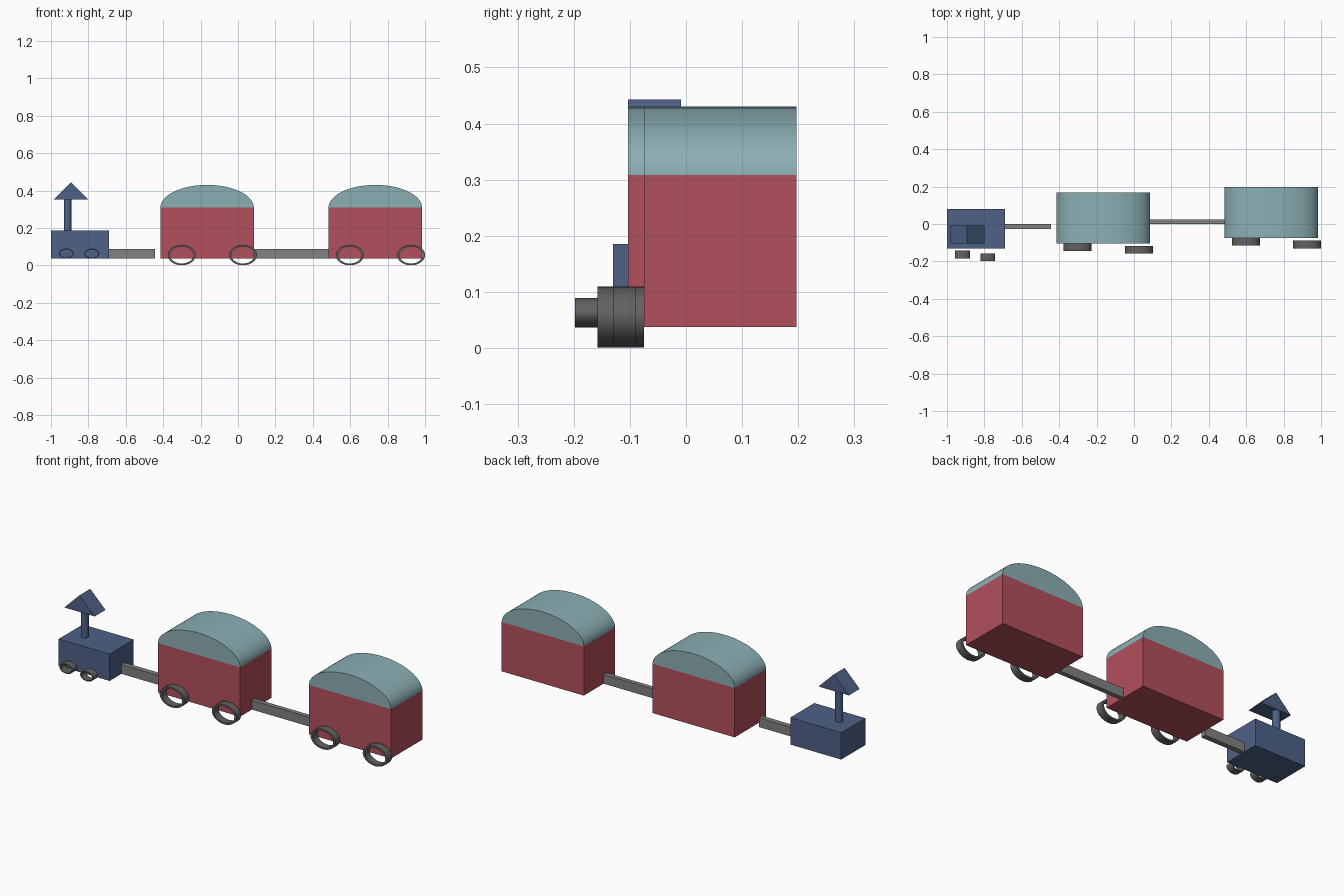
import bpy, bmesh, math

if "Cube" in bpy.data.objects:
    bpy.data.objects.remove(bpy.data.objects["Cube"])


def material(name, rgb):
    m = bpy.data.materials.new(name)
    m.diffuse_color = (*rgb, 1)
    m.use_nodes = True
    m.node_tree.nodes["Principled BSDF"].inputs["Base Color"].default_value = m.diffuse_color
    return m


RED = material("red", (0.45, 0.08, 0.11))
TEAL = material("teal", (0.26, 0.43, 0.46))
BLUE = material("blue", (0.075, 0.12, 0.24))
DARK = material("dark_grey", (0.12, 0.12, 0.12))
GREY = material("mid_grey", (0.22, 0.22, 0.22))


def finish(name, bm, mat, smooth=False):
    bmesh.ops.recalc_face_normals(bm, faces=bm.faces)
    me = bpy.data.meshes.new(name)
    bm.to_mesh(me)
    bm.free()
    ob = bpy.data.objects.new(name, me)
    bpy.context.collection.objects.link(ob)
    me.materials.append(mat)
    if smooth:
        bpy.ops.object.select_all(action='DESELECT')
        ob.select_set(True)
        bpy.context.view_layer.objects.active = ob
        bpy.ops.object.shade_smooth_by_angle(angle=math.radians(30))
    return ob


def prism(name, profile, y0, y1, mat, smooth=False):
    """Extrude an (x, z) outline from y0 to y1."""
    bm = bmesh.new()
    face = bm.faces.new([bm.verts.new((x, y0, z)) for x, z in profile])
    ext = bmesh.ops.extrude_face_region(bm, geom=[face])
    moved = [v for v in ext["geom"] if isinstance(v, bmesh.types.BMVert)]
    bmesh.ops.translate(bm, verts=moved, vec=(0, y1 - y0, 0))
    return finish(name, bm, mat, smooth)


def box(name, x0, x1, y0, y1, z0, z1, mat):
    return prism(name, [(x0, z0), (x1, z0), (x1, z1), (x0, z1)], y0, y1, mat)


def ring(name, cx, cz, rx, rz, y0, y1, mat, n=40):
    """Open elliptical hoop with its axis along y."""
    bm = bmesh.new()
    loops = []
    for k, y in ((1, y0), (1, y1), (0.83, y1), (0.83, y0)):
        loops.append([bm.verts.new((cx + k * rx * math.cos(2 * math.pi * i / n), y,
                                    cz + k * rz * math.sin(2 * math.pi * i / n)))
                      for i in range(n)])
    for a in range(4):
        p, q = loops[a], loops[(a + 1) % 4]
        for i in range(n):
            j = (i + 1) % n
            bm.faces.new((p[i], p[j], q[j], q[i]))
    return finish(name, bm, mat, True)


BASE = 0.037

# Engine: body, chimney and pitched chimney cap
box("engine_body", -1.0, -0.69, -0.13, 0.079, BASE, 0.185, BLUE)
bm = bmesh.new()
bmesh.ops.create_cone(bm, cap_ends=True, segments=32, radius1=0.02, radius2=0.02, depth=0.167)
bmesh.ops.translate(bm, verts=bm.verts, vec=(-0.911, -0.03, 0.2685))
finish("chimney", bm, BLUE, True)
prism("chimney_cap", [(-0.985, 0.352), (-0.80, 0.352), (-0.893, 0.443)], -0.103, -0.009, BLUE)
for i, (x, y) in enumerate(((-0.918, -0.184), (-0.782, -0.198))):
    ring(f"engine_wheel_{i + 1}", x, 0.063, 0.04, 0.0265, y, y + 0.041, DARK)

# Two wagons: box, half-ellipse roof and two hoop wheels each
for w, (x0, y0) in enumerate(((-0.415, -0.103), (0.484, -0.075)), 1):
    x1, y1 = x0 + 0.5, y0 + 0.272
    box(f"wagon_{w}_body", x0, x1, y0, y1, BASE, 0.308, RED)
    arc = [(x0 + 0.25 + 0.25 * math.cos(math.pi * i / 32),
            0.308 + 0.122 * math.sin(math.pi * i / 32)) for i in range(33)]
    prism(f"wagon_{w}_roof", arc, y0, y1, TEAL, True)
    for i, (dx, dy) in enumerate(((0.114, 0), (0.441, -0.014)), 1):
        ring(f"wagon_{w}_wheel_{i}", x0 + dx, 0.055, 0.075, 0.0545,
             y0 + dy - 0.041, y0 + dy, DARK)

# Coupling bars
box("coupling_front", -0.69, -0.444, -0.028, 0.0, BASE, 0.088, GREY)
box("coupling_rear", 0.085, 0.484, 0.0, 0.025, BASE, 0.088, GREY)
